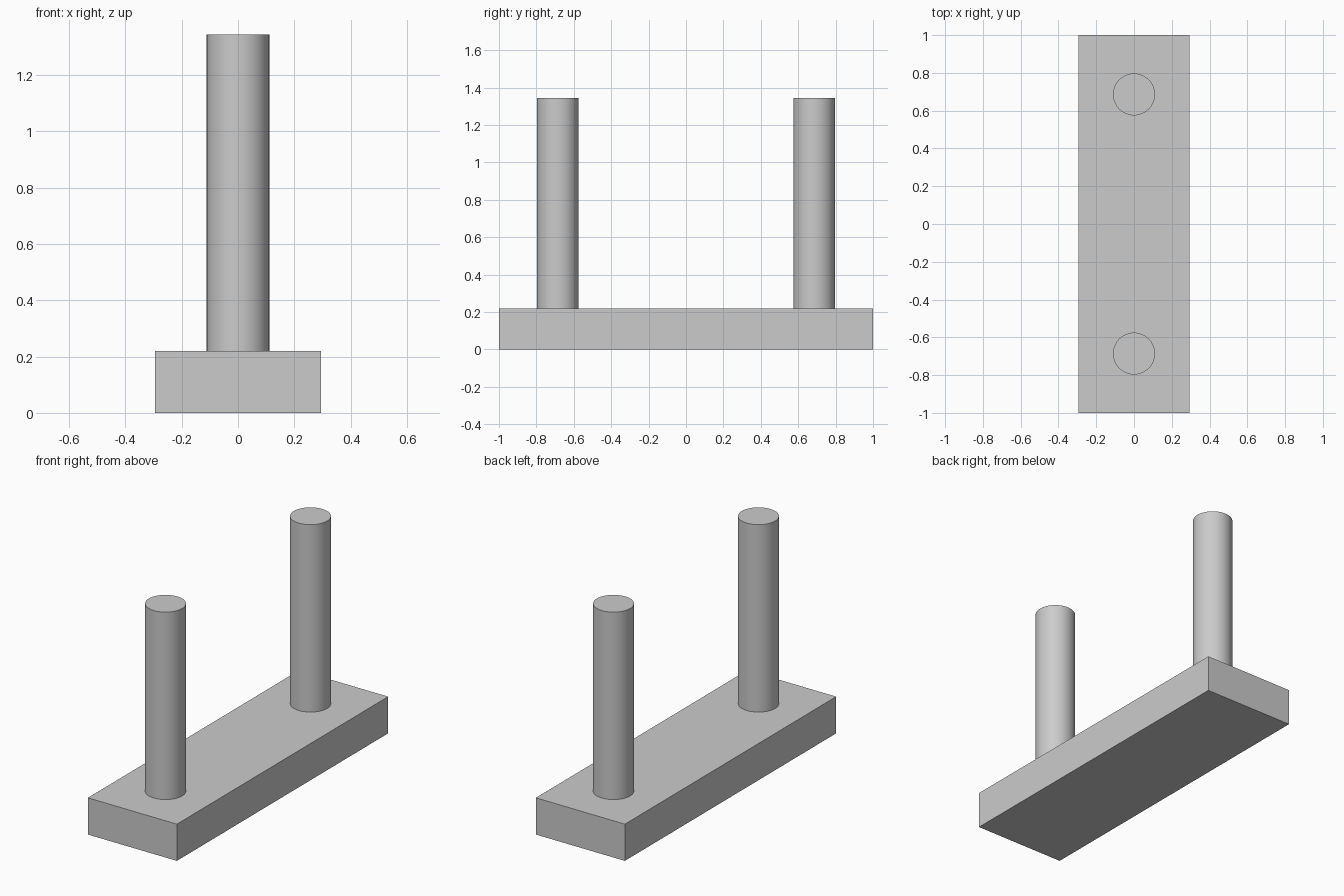
import bpy
import math

if "Cube" in bpy.data.objects:
    bpy.data.objects.remove(bpy.data.objects["Cube"])

BASE_W, BASE_L, BASE_H = 0.59, 2.0, 0.22
PEG_R, PEG_Y, TOP = 0.111, 0.686, 1.343

# Flat rectangular base
bpy.ops.mesh.primitive_cube_add(size=1, location=(0, 0, BASE_H / 2))
base = bpy.context.object
base.name = "base"
base.scale = (BASE_W, BASE_L, BASE_H)
bpy.ops.object.transform_apply(location=False, rotation=False, scale=True)


# Round upright peg standing on the base
def add_peg(name, y):
    bpy.ops.mesh.primitive_cylinder_add(
        vertices=64, radius=PEG_R, depth=TOP - BASE_H,
        location=(0, y, (TOP + BASE_H) / 2))
    bpy.context.object.name = name
    bpy.ops.object.shade_smooth_by_angle(angle=math.radians(30))


for name, side in (("front_peg", -1), ("back_peg", 1)):
    add_peg(name, side * PEG_Y)
